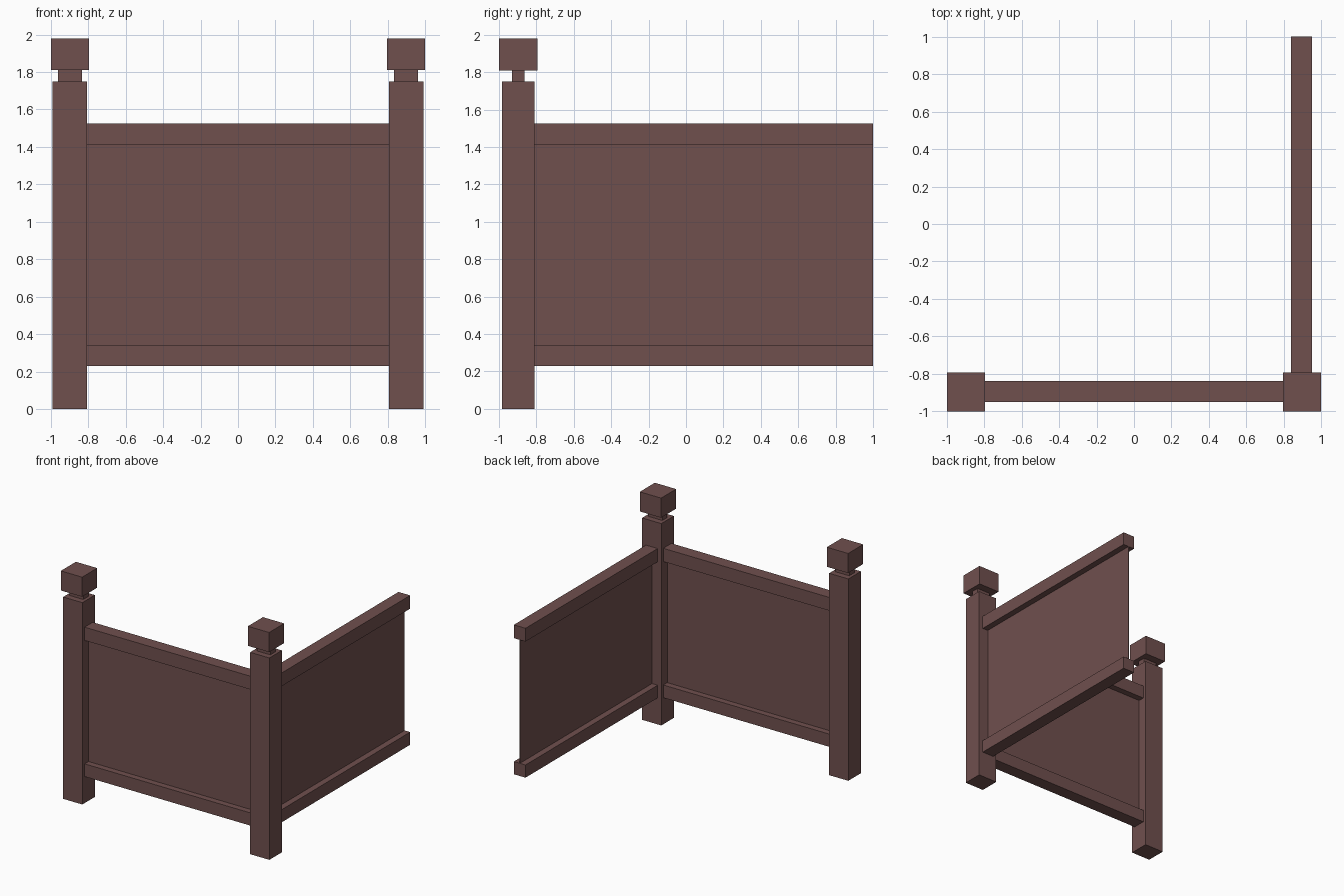
import bpy
import bmesh
from mathutils import Vector

cube = bpy.data.objects.get("Cube")
if cube:
    bpy.data.objects.remove(cube, do_unlink=True)

# Single brown wood colour
wood = bpy.data.materials.new("brown_wood")
wood.use_nodes = True
colour = (0.162, 0.080, 0.076, 1)
wood.diffuse_color = colour
bsdf = wood.node_tree.nodes["Principled BSDF"]
bsdf.inputs["Base Color"].default_value = colour
bsdf.inputs["Roughness"].default_value = 0.8


def box(name, low, high):
    """Axis-aligned box between two corners."""
    low, high = Vector(low), Vector(high)
    bm = bmesh.new()
    bmesh.ops.create_cube(bm, size=1)
    bmesh.ops.scale(bm, vec=high - low, verts=bm.verts)
    bmesh.ops.translate(bm, vec=(low + high) / 2, verts=bm.verts)
    mesh = bpy.data.meshes.new(name)
    bm.to_mesh(mesh)
    bm.free()
    mesh.materials.append(wood)
    obj = bpy.data.objects.new(name, mesh)
    bpy.context.collection.objects.link(obj)
    return obj


AXIS = 0.897    # distance of the post centres from the origin
LINE = 0.895    # distance of the rails and panels from the origin
INNER = 0.81    # inner faces of the posts
RAIL = 0.056    # half thickness of a rail
SHEET = 0.002   # half thickness of a panel

# Posts: shaft, narrow neck and square cap
for side, sign in (("left", 1), ("right", -1)):
    x, y = sign * AXIS, -AXIS
    for part, hx, hy, z0, z1 in (("shaft", 0.092, 0.086, 0, 1.75),
                                 ("neck", 0.065, 0.034, 1.75, 1.81),
                                 ("cap", 0.102, 0.103, 1.81, 1.98)):
        box(f"{side}_post_{part}", (x - hx, y - hy, z0), (x + hx, y + hy, z1))

# Fence sections: bottom rail, thin panel, top rail
for part, half, z0, z1 in (("bottom_rail", RAIL, 0.23, 0.34),
                           ("panel", SHEET, 0.34, 1.41),
                           ("top_rail", RAIL, 1.41, 1.525)):
    box(f"front_{part}", (-INNER, -LINE - half, z0), (INNER, -LINE + half, z1))
    box(f"side_{part}", (LINE - half, -INNER, z0), (LINE + half, 1, z1))
